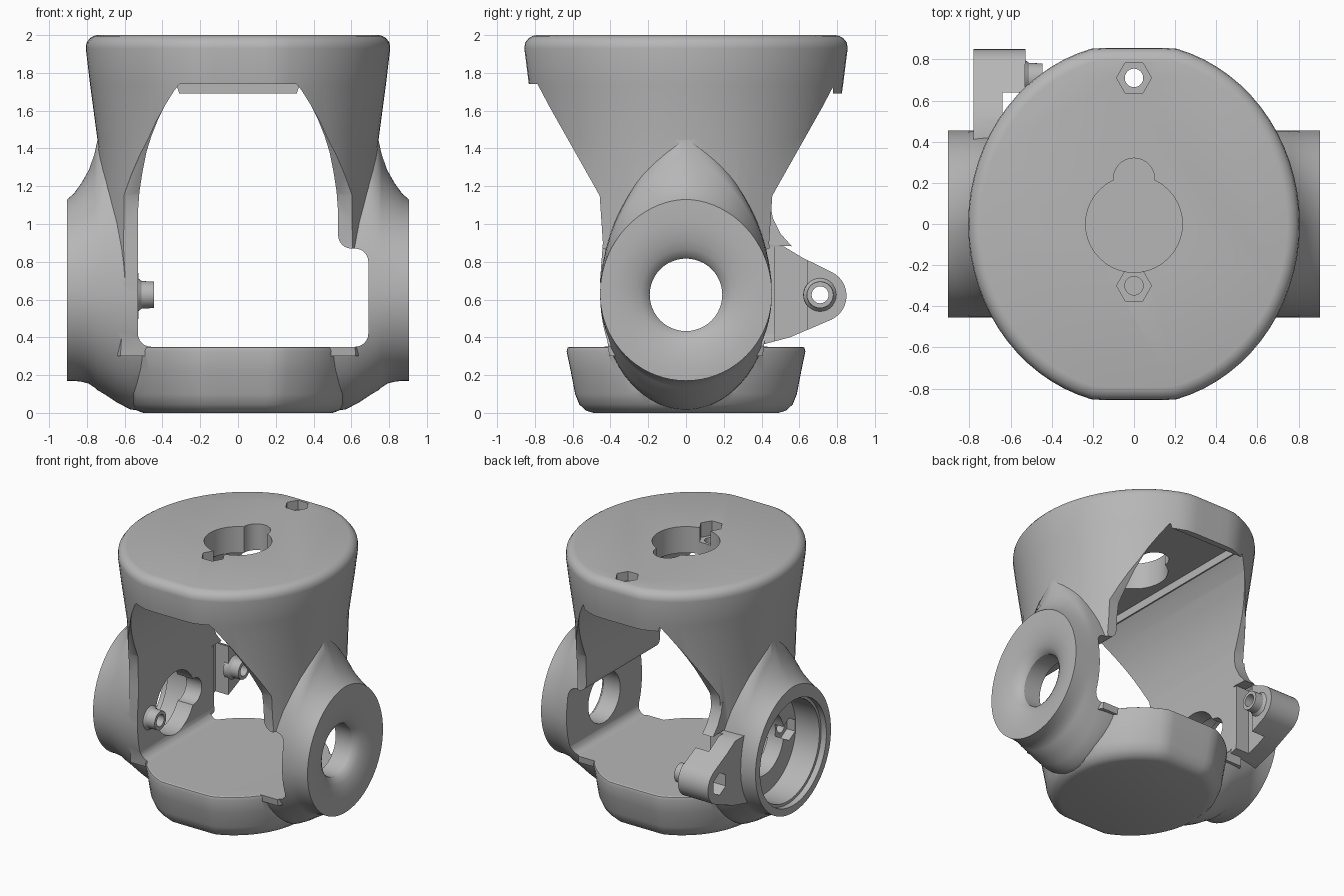
import bpy, bmesh
from math import sin, cos, pi, radians
from mathutils import Matrix, Vector

cube = bpy.data.objects.get("Cube")
if cube:
    bpy.data.objects.remove(cube, do_unlink=True)

grey = bpy.data.materials.new("light_grey")
grey.use_nodes = True
colour = (0.47, 0.47, 0.47, 1)
grey.diffuse_color = colour
grey.node_tree.nodes["Principled BSDF"].inputs["Base Color"].default_value = colour
AXIS = 0.63  # height of the pivot axis
N = 72


def loft(name, rings):
    """Closed solid through a list of rings with equal point counts."""
    bm = bmesh.new()
    loops = [[bm.verts.new(p) for p in ring] for ring in rings]
    count = len(rings[0])
    for a, b in zip(loops, loops[1:]):
        for i in range(count):
            j = (i + 1) % count
            bm.faces.new((a[i], a[j], b[j], b[i]))
    bm.faces.new(loops[0])
    bm.faces.new(loops[-1])
    bmesh.ops.recalc_face_normals(bm, faces=bm.faces)
    mesh = bpy.data.meshes.new(name)
    bm.to_mesh(mesh)
    bm.free()
    mesh.materials.append(grey)
    obj = bpy.data.objects.new(name, mesh)
    bpy.context.collection.objects.link(obj)
    return obj


def combine(target, tool, operation):
    mod = target.modifiers.new("cut", 'BOOLEAN')
    mod.operation = operation
    mod.solver = 'EXACT'
    mod.object = tool
    bpy.context.view_layer.objects.active = target
    bpy.ops.object.modifier_apply(modifier=mod.name)
    bpy.data.objects.remove(tool, do_unlink=True)


def circle(r, n=N):
    return [(r * cos(2 * pi * i / n), r * sin(2 * pi * i / n)) for i in range(n)]


def turned(name, matrix, y, steps, n=32):
    """Round solid along local z, steps are (height, radius)."""
    return loft(name, [[matrix @ Vector((a, b + y, h)) for a, b in circle(r, n)]
                       for h, r in steps])


def prism_x(name, profile, x0, x1):
    return loft(name, [[(x, y, z) for y, z in profile] for x in (x0, x1)])


def prism_y(name, profile, y0, y1):
    return loft(name, [[(x, y, z) for x, z in profile] for y in (y0, y1)])


def arc(cx, cz, r, start, end, n=6):
    angles = [radians(start + (end - start) * i / n) for i in range(n + 1)]
    return [(cx + r * cos(a), cz + r * sin(a)) for a in angles]


def flat_oval(z, rx, ry, bulge):
    """Ellipse whose front and back are cut flat at ry."""
    return [(rx * x, max(-ry, min(ry, ry * bulge * y)), z) for x, y in circle(1)]


def hub_ring(x, up, low, pinch):
    """Teardrop ring around the pivot axis, pinched towards the top."""
    return [(x, 0.455 * c * (abs(c) ** pinch if s > 0 else 1), AXIS + s * (up if s > 0 else low))
            for c, s in circle(1)]


# Tapered head and arms
head_steps = [(0.3, 0.9), (1.0, 0.905), (1.45, 0.924), (1.74, 0.972), (1.93, 1),
              (1.96, 0.995), (1.982, 0.975), (1.995, 0.95), (2, 0.925)]
frame = loft("gimbal_frame", [flat_oval(z, 0.806 * s, 0.856 * s, 1.03) for z, s in head_steps])
half = [(0.4, 0.25), (0.455, 0.7), (0.44, 0.9), (0.457, 1.15)]
back = half + [(0.762, 1.69), (1, 1.69), (1, 2.1)]
front = half + [(0.79, 1.74), (1, 1.74), (1, 2.1)]
side = back + [(-y, z) for y, z in reversed(front)]
combine(frame, prism_x("side_outline", side, -1, 1), 'INTERSECT')

# Base bowl
base_steps = [(0, 0.5, 0.49), (0.012, 0.535, 0.53), (0.045, 0.57, 0.565), (0.1, 0.595, 0.587),
              (0.22, 0.61, 0.61), (0.325, 0.625, 0.632), (0.345, 0.62, 0.627), (0.356, 0.605, 0.61)]
base = loft("base", [flat_oval(z, x, y, 1.06) for z, x, y in base_steps])
combine(frame, base, 'UNION')

# Flared pivot hubs on both arms: x, upper and lower reach, pinch
hub_steps = [(0.905, 0.5, 0.46, 0.06), (0.87, 0.53, 0.46, 0.1), (0.83, 0.585, 0.465, 0.2),
             (0.79, 0.655, 0.475, 0.35), (0.76, 0.74, 0.495, 0.55), (0.743, 0.82, 0.51, 0.8),
             (0.7, 0.9, 0.535, 1), (0.64, 0.92, 0.575, 1), (0.57, 0.92, 0.612, 1),
             (0.49, 0.92, 0.62, 1)]
for sign in (-1, 1):
    rings = [hub_ring(sign * x, up, low, pinch) for x, up, low, pinch in hub_steps]
    combine(frame, loft("hub", rings), 'UNION')

# Rear tab on the right arm, thinned near the arm, with its gusset
tab = [(0.3, 0.34), (0.4, 0.36), (0.55, 0.4)] + arc(0.71, 0.62, 0.14, -65, 65, 12) \
    + [(0.62, 0.82), (0.52, 0.88), (0.3, 0.88)]
combine(frame, prism_x("tab", tab, -0.78, -0.527), 'UNION')
thinning = [(0.47, 0.357), (0.64, 0.357), (0.64, 0.885), (0.47, 0.885)]
combine(frame, prism_x("thinning", thinning, -0.64, -0.5), 'DIFFERENCE')
gusset = [(0.38, 0.89), (0.56, 0.882), (0.5, 0.95), (0.46, 1.03), (0.447, 1.1), (0.38, 1.1)]
combine(frame, prism_x("gusset", gusset, -0.62, -0.525), 'UNION')

# Arched opening from front to back, stepped on the left arm, stopping at the rear lip
arch = [(0.53, 1.06), (0.522, 1.17), (0.505, 1.28), (0.485, 1.38), (0.457, 1.47), (0.425, 1.55),
        (0.385, 1.63), (0.335, 1.71), (0.31, 1.74)]
opening = arc(-0.46, 0.42, 0.07, 180, 270) + arc(0.62, 0.42, 0.07, -90, 0) \
    + arc(0.62, 0.80, 0.07, 0, 90) + arc(0.60, 0.94, 0.07, 270, 180) \
    + arch + [(-x, z) for x, z in reversed(arch)]
combine(frame, prism_y("opening", opening, -1.2, 0.778), 'DIFFERENCE')

# Ceiling pocket
pocket = [(-0.3, 1.7), (0.3, 1.7), (0.3, 1.8), (-0.3, 1.8)]
combine(frame, prism_y("pocket", pocket, -0.6, 0.77), 'DIFFERENCE')

# Right hub: deep round recess and two screw bosses inside
to_right = Matrix(((0, 0, -1, 0), (0, 1, 0, 0), (1, 0, 0, AXIS - 0.005), (0, 0, 0, 1)))
combine(frame, turned("recess", to_right, 0, [(0.66, 0.38), (0.86, 0.38), (0.861, 0.4), (1, 0.4)], N),
        'DIFFERENCE')
for y in (0.71, -0.3):
    boss = [(0.56, 0.09), (0.53, 0.088), (0.51, 0.073), (0.445, 0.07)]
    combine(frame, turned("boss", to_right, y, boss), 'UNION')


def mount_holes(matrix, low, high, seats):
    """Keyed centre hole with two hex seats and screw bores."""
    for y, r in ((0, 0.235), (0.22, 0.1)):
        combine(frame, turned("bore", matrix, y, [(low, r), (high, r)], 40), 'DIFFERENCE')
    for y, seat, top in seats:
        combine(frame, turned("hex_seat", matrix, y, [(seat, 0.085), (top, 0.085)], 6), 'DIFFERENCE')
        combine(frame, turned("screw", matrix, y, [(low, 0.045), (top, 0.045)], 24), 'DIFFERENCE')


mount_holes(Matrix.Identity(4), 1.6, 2.1, [(0.71, 1.93, 2.1), (-0.3, 1.89, 2.1)])
mount_holes(to_right, 0.4, 0.75, [(0.71, 0.67, 0.9), (-0.3, 0.59, 0.7)])

# Left hub: shallow dished through hole
to_left = Matrix(((0, 0, 1, 0), (0, 1, 0, 0), (1, 0, 0, AXIS - 0.005), (0, 0, 0, 1)))
dish = [(0.6, 0.192), (0.83, 0.192), (0.85, 0.205), (0.872, 0.24), (0.888, 0.285), (0.899, 0.335),
        (0.906, 0.4), (0.93, 0.41)]
combine(frame, turned("dish", to_left, 0, dish, 48), 'DIFFERENCE')

# Smooth shading with sharp edges kept
bpy.ops.object.select_all(action='DESELECT')
frame.select_set(True)
bpy.context.view_layer.objects.active = frame
bpy.ops.object.shade_smooth_by_angle(angle=radians(32))
